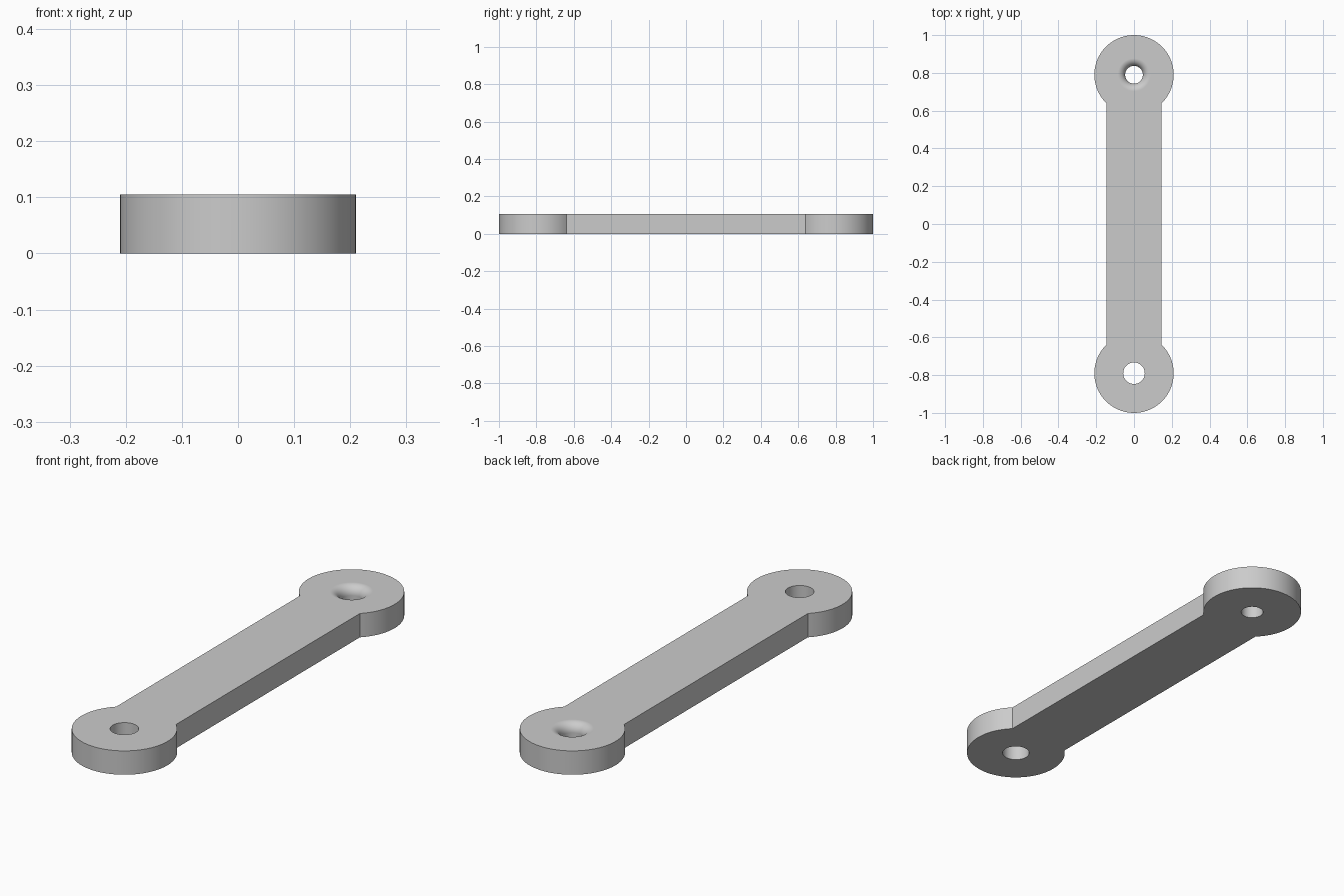
import bpy, bmesh, math

HEIGHT = 0.105
EYE_R = 0.21          # radius of the round ends
EYE_Y = 0.79          # distance of their centres from the middle
BAR_W = 0.146         # half width of the bar
FRONT_HOLE = 0.057
BACK_HOLE = 0.047
FILLET = 0.04         # rounded lip of the back hole

cube = bpy.data.objects.get("Cube")
if cube:
    bpy.data.objects.remove(cube, do_unlink=True)

grey = bpy.data.materials.new("plain grey")
grey.use_nodes = True
COLOUR = (0.6, 0.6, 0.6, 1)
grey.diffuse_color = COLOUR
grey.node_tree.nodes["Principled BSDF"].inputs["Base Color"].default_value = COLOUR


def make_object(name, bm):
    bmesh.ops.recalc_face_normals(bm, faces=bm.faces)
    mesh = bpy.data.meshes.new(name)
    bm.to_mesh(mesh)
    bm.free()
    mesh.materials.append(grey)
    obj = bpy.data.objects.new(name, mesh)
    bpy.context.collection.objects.link(obj)
    return obj


def lathe(name, profile, y, steps=64):
    """Solid turned about a vertical axis from (radius, z) points."""
    bm = bmesh.new()
    rings = []
    for r, z in profile:
        angles = [math.tau * i / steps for i in range(steps)]
        rings.append([bm.verts.new((r * math.cos(a), y + r * math.sin(a), z)) for a in angles])
    for low, high in zip(rings, rings[1:]):
        for i in range(steps):
            j = (i + 1) % steps
            bm.faces.new((low[i], low[j], high[j], high[i]))
    bm.faces.new(rings[0])
    bm.faces.new(rings[-1])
    return make_object(name, bm)


# Link body: a bar with a round eye at each end, extruded upward
open_angle = math.asin(BAR_W / EYE_R)
outline = []
for side in (1, -1):
    start = -math.pi / 2 + open_angle
    sweep = math.tau - 2 * open_angle
    for i in range(65):
        a = start + sweep * i / 64
        outline.append((side * EYE_R * math.cos(a), side * (EYE_Y + EYE_R * math.sin(a)), 0))
bm = bmesh.new()
base = bm.faces.new([bm.verts.new(p) for p in outline])
top = bmesh.ops.extrude_face_region(bm, geom=[base])
bmesh.ops.translate(bm, vec=(0, 0, HEIGHT), verts=[g for g in top["geom"] if isinstance(g, bmesh.types.BMVert)])
link = make_object("link_bar", bm)

# Hole cutters: a plain one in front, one with a rounded upper lip at the back
front_cutter = lathe("front_hole_cutter", [(FRONT_HOLE, -HEIGHT), (FRONT_HOLE, 2 * HEIGHT)], -EYE_Y)
lip = [(BACK_HOLE, -HEIGHT)]
for i in range(13):
    a = math.pi / 2 * i / 12
    lip.append((BACK_HOLE + FILLET * (1 - math.cos(a)), HEIGHT - FILLET * (1 - math.sin(a))))
lip.append((BACK_HOLE + FILLET, 2 * HEIGHT))
back_cutter = lathe("back_hole_cutter", lip, EYE_Y)

bpy.ops.object.select_all(action="DESELECT")
bpy.context.view_layer.objects.active = link
link.select_set(True)
for cutter in (front_cutter, back_cutter):
    mod = link.modifiers.new("hole", "BOOLEAN")
    mod.operation = "DIFFERENCE"
    mod.solver = "EXACT"
    mod.object = cutter
    bpy.ops.object.modifier_apply(modifier=mod.name)
    bpy.data.objects.remove(cutter, do_unlink=True)

# Smooth round walls with flat top and bottom
bpy.ops.object.shade_smooth_by_angle(angle=math.radians(30))
weighted = link.modifiers.new("flat_faces", "WEIGHTED_NORMAL")
weighted.keep_sharp = True
